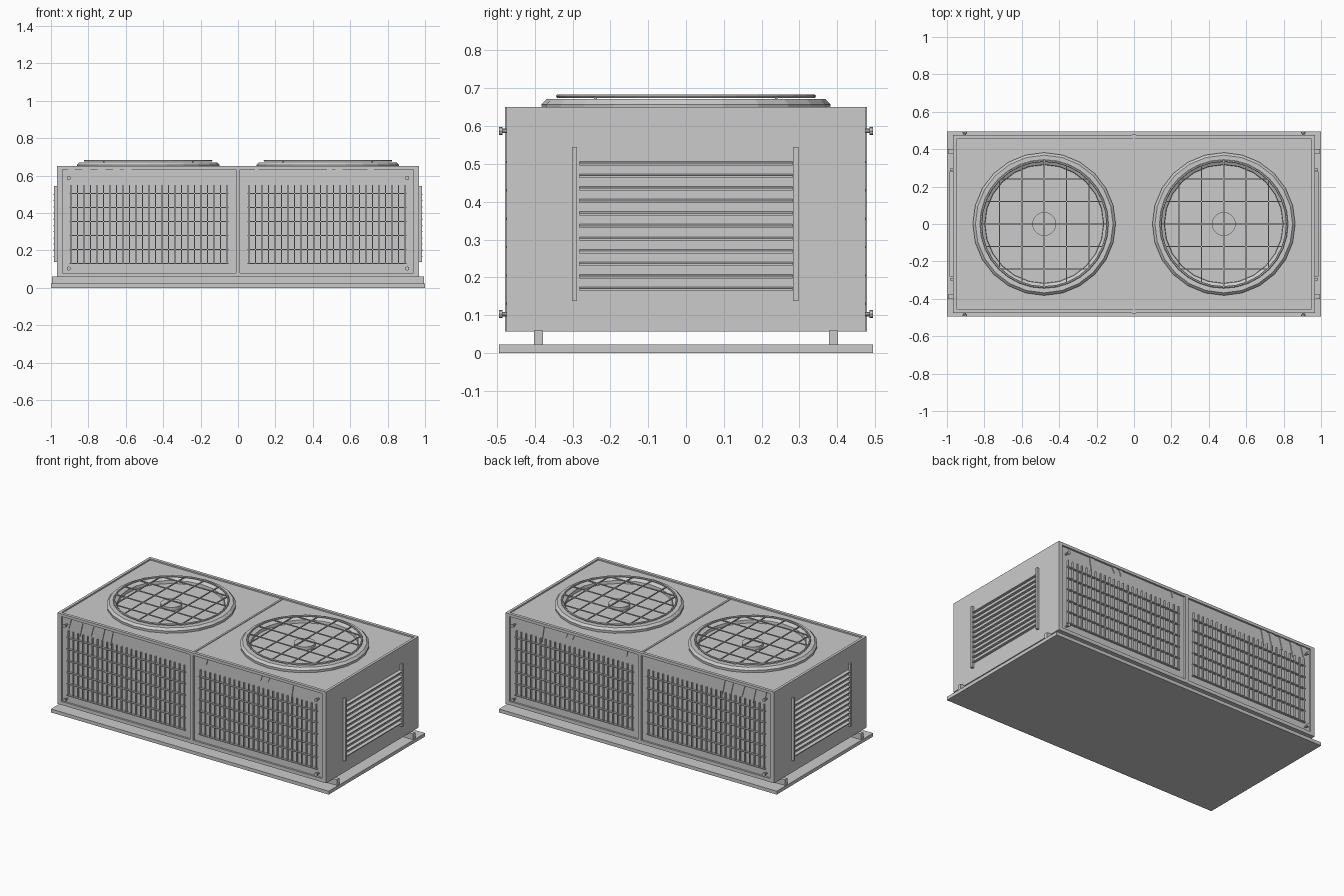
import bpy, bmesh, math

if "Cube" in bpy.data.objects:
    bpy.data.objects.remove(bpy.data.objects["Cube"])


def finish(name, bm):
    bmesh.ops.recalc_face_normals(bm, faces=bm.faces)
    me = bpy.data.meshes.new(name)
    bm.to_mesh(me)
    bm.free()
    ob = bpy.data.objects.new(name, me)
    bpy.context.collection.objects.link(ob)
    return ob


def add_box(bm, x0, x1, y0, y1, z0, z1):
    vs = bmesh.ops.create_cube(bm, size=1)["verts"]
    for v in vs:
        v.co.x = (x0 + x1) / 2 + v.co.x * (x1 - x0)
        v.co.y = (y0 + y1) / 2 + v.co.y * (y1 - y0)
        v.co.z = (z0 + z1) / 2 + v.co.z * (z1 - z0)


def boxes(name, items):
    bm = bmesh.new()
    for b in items:
        add_box(bm, *b)
    return finish(name, bm)


def prism(bm, pts, offset):
    """Extrude a planar polygon by an offset vector."""
    f = bm.faces.new([bm.verts.new(p) for p in pts])
    r = bmesh.ops.extrude_face_region(bm, geom=[f], use_keep_orig=True)
    moved = [g for g in r["geom"] if isinstance(g, bmesh.types.BMVert)]
    bmesh.ops.translate(bm, verts=moved, vec=offset)


def ring(name, profile, cx, n):
    """Revolve a closed (radius, z) profile about a vertical axis at cx."""
    bm = bmesh.new()
    rows = []
    for i in range(n):
        a = math.tau * i / n
        rows.append([bm.verts.new((cx + r * math.cos(a), r * math.sin(a), z)) for r, z in profile])
    m = len(profile)
    for i in range(n):
        p, q = rows[i], rows[(i + 1) % n]
        for j in range(m):
            bm.faces.new((p[j], q[j], q[(j + 1) % m], p[(j + 1) % m]))
    return finish(name, bm)


def mirror(ob, x=False, y=False):
    m = ob.modifiers.new("mirror", "MIRROR")
    m.use_axis = (x, y, False)


# Base plate and support rails
boxes("base_plate", [(-1, 1, -.495, .495, 0, .022)])
mirror(boxes("support_rail", [(-.995, .995, -.402, -.378, .012, .06)]), y=True)

# Casing with recessed long sides and top
boxes("casing", [(-.955, .955, -.463, .463, .057, .641)])
mirror(boxes("end_panel", [(.95, .967, -.475, .475, .057, .65)]), x=True)
mirror(boxes("long_side_frame", [
    (-.95, .95, -.475, -.455, .057, .08),
    (-.95, .95, -.475, -.455, .632, .65),
    (-.952, -.938, -.475, -.455, .07, .64),
    (.938, .952, -.475, -.455, .07, .64),
    (-.01, .01, -.478, -.455, .057, .65)]), y=True)
boxes("top_seam", [(-.006, .006, -.46, .46, .638, .645)])

# Lattice guards on both long sides
bars = []
for a, b in ((-.9, -.05), (.05, .9)):
    for i in range(6):
        z = .13 + .075 * i
        bars.append((a, b, -.476, -.461, z - .003, z + .003))
    for i in range(25):
        x = a + .008 + i * (b - a - .016) / 24
        bars.append((x - .0025, x + .0025, -.475, -.462, .13, .55))
mirror(boxes("lattice_guard", bars), y=True)

# Pointed flaps hanging below the upper frame
bm = bmesh.new()
for x, w, h in ((-.89, .04, .07), (-.81, .045, .10), (-.73, .045, .08), (-.65, .04, .09),
                (-.59, .04, .10), (.10, .02, .04), (.49, .03, .04), (.54, .04, .04), (.71, .035, .11)):
    prism(bm, [(x - w / 2, -.462, .634), (x + w / 2, -.462, .634), (x, -.462, .634 - h)], (0, -.006, 0))
mirror(finish("hanging_flaps", bm), y=True)

# Corner bolts
bm = bmesh.new()
for x in (-.905, .905):
    for z in (.103, .587):
        for r, y0, y1 in ((.006, -.488, -.46), (.011, -.495, -.485)):
            prism(bm, [(x + r * math.cos(math.tau * k / 8), y0, z + r * math.sin(math.tau * k / 8))
                       for k in range(8)], (0, y1 - y0, 0))
mirror(finish("corner_bolts", bm), y=True)

# Sloping louvres and their side posts
bm = bmesh.new()
for i in range(11):
    z = .168 + .0332 * i
    prism(bm, [(.96, -.282, z + .008), (.96, -.282, z + .001), (.986, -.282, z - .004), (.986, -.282, z + .002)],
          (0, .564, 0))
for y in (-.295, .29):
    add_box(bm, .96, .984, y - .007, y + .007, .138, .545)
mirror(finish("end_louvres", bm), x=True)

# Two fans: collar, hub, wire ring and grid
for side, cx in (("left", -.48), ("right", .48)):
    ring(side + "_fan_collar", [(.38, .639), (.382, .657), (.368, .671), (.335, .67), (.318, .66), (.316, .639)], cx, 24)
    wire = [(.338 + .006 * math.cos(math.tau * k / 6), .679 + .005 * math.sin(math.tau * k / 6)) for k in range(6)]
    ring(side + "_guard_ring", wire, cx, 32)
    bm = bmesh.new()
    prism(bm, [(cx + .064 * math.cos(math.tau * k / 20), .064 * math.sin(math.tau * k / 20), .64)
               for k in range(20)], (0, 0, .022))
    finish(side + "_fan_hub", bm)
    grid = []
    for d in (-.24, -.12, 0, .12, .24):
        h = math.sqrt(.338 ** 2 - d * d)
        grid.append((cx + d - .003, cx + d + .003, -h, h, .676, .682))
        grid.append((cx - h, cx + h, d - .003, d + .003, .676, .682))
    boxes(side + "_guard_grid", grid)
    # Short legs carry the wire ring on the collar
    boxes(side + "_guard_legs", [(cx + .338 * c - .004, cx + .338 * c + .004, .338 * s - .004, .338 * s + .004, .665, .678)
                                 for c, s in ((.7071, .7071), (-.7071, .7071), (.7071, -.7071), (-.7071, -.7071))])
